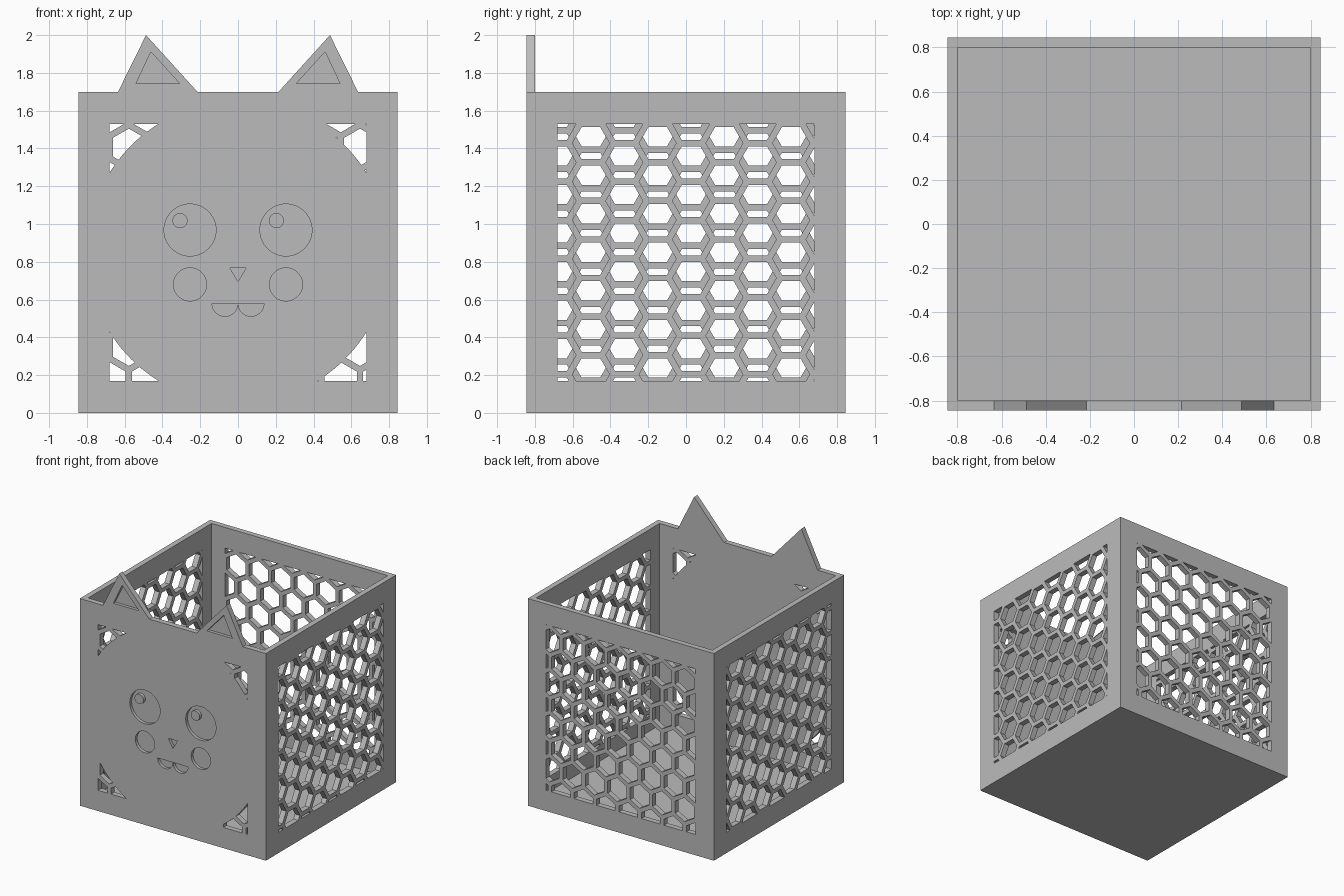
import bpy, bmesh, math
from mathutils import Vector

if "Cube" in bpy.data.objects:
    bpy.data.objects.remove(bpy.data.objects["Cube"], do_unlink=True)

HALF, INNER, HEIGHT = 0.845, 0.80, 1.70   # box half width, cavity half width, rim height
WIN, MID = 0.68, 0.85                     # half size and mid height of the pierced windows
PITCH, HOLE = 0.204, 0.17                 # honeycomb spacing and hole width across flats
RECESS = 0.025                            # depth of the engraved face

grey = bpy.data.materials.new("matte_grey")
grey.use_nodes = True
colour = (0.5, 0.5, 0.5, 1)
grey.diffuse_color = colour
grey.node_tree.nodes["Principled BSDF"].inputs["Base Color"].default_value = colour


def make_object(name, bm):
    bmesh.ops.recalc_face_normals(bm, faces=bm.faces)
    mesh = bpy.data.meshes.new(name)
    bm.to_mesh(mesh)
    bm.free()
    mesh.materials.append(grey)
    obj = bpy.data.objects.new(name, mesh)
    bpy.context.collection.objects.link(obj)
    return obj


def box(name, low, high):
    bm = bmesh.new()
    bmesh.ops.create_cube(bm, size=1)
    for v in bm.verts:
        v.co = [a + (c + 0.5) * (b - a) for a, b, c in zip(low, high, v.co)]
    return make_object(name, bm)


def plates(name, outlines, y0, y1):
    """Outlines in x and z, extruded from y0 to y1."""
    bm = bmesh.new()
    for outline in outlines:
        face = bm.faces.new([bm.verts.new((x, y0, z)) for x, z in outline])
        ext = bmesh.ops.extrude_face_region(bm, geom=[face])["geom"]
        for v in ext:
            if isinstance(v, bmesh.types.BMVert):
                v.co.y = y1
    return make_object(name, bm)


def arc(cx, cz, r, start=0.0, sweep=math.tau, n=64):
    count = n if sweep >= math.tau else n + 1
    return [(cx + r * math.cos(start + sweep * i / n),
             cz + r * math.sin(start + sweep * i / n)) for i in range(count)]


def honeycomb(name, place, normal):
    """Hexagon prisms trimmed to the square window; place maps (u, v) to space."""
    bm = bmesh.new()
    radius = HOLE / math.sqrt(3)
    row_step = PITCH * math.sqrt(3) / 2
    for row in range(9):
        for col in range(8):
            u = -WIN + PITCH * (col + 0.5 * (row % 2))
            v = -WIN + row_step * row
            ring = [(u + radius * math.sin(k * math.pi / 3),
                     v + radius * math.cos(k * math.pi / 3)) for k in range(6)]
            bm.faces.new([bm.verts.new((a, b, 0)) for a, b in ring])
    for side in ((1, 0, 0), (-1, 0, 0), (0, 1, 0), (0, -1, 0)):
        bmesh.ops.bisect_plane(bm, geom=bm.verts[:] + bm.edges[:] + bm.faces[:],
                               plane_co=Vector(side) * WIN, plane_no=side, clear_outer=True)
    for v in bm.verts:
        v.co = place(v.co.x, v.co.y)
    ext = bmesh.ops.extrude_face_region(bm, geom=bm.faces[:])["geom"]
    for v in ext:
        if isinstance(v, bmesh.types.BMVert):
            v.co += Vector(normal) * 0.2
    return make_object(name, bm)


def combine(target, tool, operation="DIFFERENCE"):
    mod = target.modifiers.new("cut", "BOOLEAN")
    mod.operation, mod.solver, mod.object = operation, "EXACT", tool
    graph = bpy.context.evaluated_depsgraph_get()
    graph.update()
    result = bpy.data.meshes.new_from_object(target.evaluated_get(graph))
    target.modifiers.clear()
    target.data = result
    bpy.data.objects.remove(tool, do_unlink=True)


def mirrored(outline):
    return [outline, [(-x, z) for x, z in reversed(outline)]]


# Open box with two pointed ears on the front wall
body = box("pierced_box", (-HALF, -HALF, 0), (HALF, HALF, HEIGHT))
ear = [(0.215, HEIGHT), (0.215, 1.66), (0.635, 1.66), (0.635, HEIGHT), (0.487, 2.0)]
combine(body, plates("ears", mirrored(ear), -HALF, -INNER), "UNION")
combine(body, box("cavity", (-INNER, -INNER, 0.045), (INNER, INNER, 1.8)))

# Honeycomb side and back walls
for s in (-1, 1):
    combine(body, honeycomb("side_holes", lambda u, v: (s * 0.72, v, MID - s * u), (s, 0, 0)))
combine(body, honeycomb("back_holes", lambda u, v: (u, 0.72, MID + v), (0, 1, 0)))

# Front wall pierced only outside the round face
front = honeycomb("front_holes", lambda u, v: (u, -0.72, MID + v), (0, -1, 0))
combine(front, plates("face_disc", [arc(0, MID, 0.8, n=128)], -1.1, -0.6))
combine(body, front)

# Engraved ears, eyes, cheeks, nose and mouth
engraving = []
engraving += mirrored([(0.308, 1.743), (0.54, 1.743), (0.461, 1.911)])
engraving += mirrored(arc(0.254, 0.968, 0.1375))
engraving += mirrored(arc(0.254, 0.68, 0.0875))
engraving += mirrored(arc(0.069, 0.58, 0.0685, math.pi, math.pi, 32))
engraving.append([(-0.042, 0.767), (0, 0.695), (0.042, 0.767)])
combine(body, plates("engraving", engraving, -HALF - 0.1, -HALF + RECESS))

# Raised glints in the eyes
for side, x in (("right", -0.307), ("left", 0.203)):
    plates(side + "_eye_glint", [arc(x, 1.018, 0.04, n=32)], -HALF, -HALF + RECESS + 0.005)
